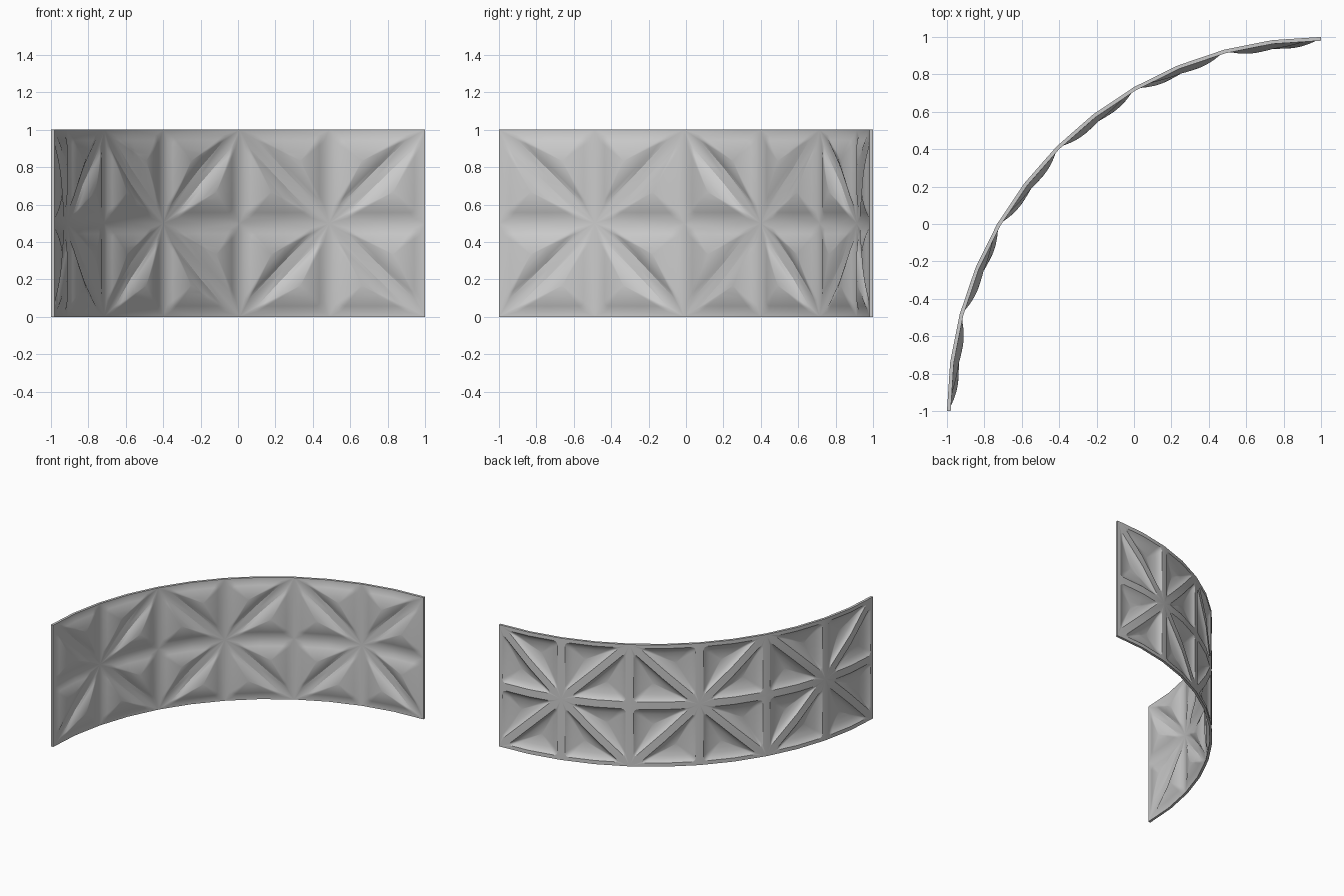
import bpy, bmesh, math
from mathutils import Vector

if "Cube" in bpy.data.objects:
    bpy.data.objects.remove(bpy.data.objects["Cube"])

R = 2.0                    # outer radius, arc centred on (1, -1)
W = R * math.radians(15)   # cell width along the arc
H = 0.5                    # cell height
THICK = 0.02
BORDER = 0.03              # half width of the ribs between panels
BULGE = 0.03
STEP = 0.008               # small lip around each pocket on the outer side

bm = bmesh.new()


def vert(p, depth):
    return bm.verts.new((p.x, p.y, depth))


def rounded_triangle(tri, inset, trim=0.035, n=4):
    """Inset triangle with rounded corners; one list of points per corner."""
    a, b, c = tri
    la, lb, lc = (b - c).length, (c - a).length, (a - b).length
    per = la + lb + lc
    centre = (a * la + b * lb + c * lc) / per
    inradius = abs((b - a).cross(c - a)) / per
    pts = [centre + (p - centre) * (1 - inset / inradius) for p in tri]
    corners = []
    for i, p in enumerate(pts):
        s = p + (pts[i - 1] - p).normalized() * trim
        e = p + (pts[(i + 1) % 3] - p).normalized() * trim
        corners.append([s * (1 - t) ** 2 + p * 2 * t * (1 - t) + e * t * t
                        for t in (k / n for k in range(n + 1))])
    return corners


def panel(tri, base, lip):
    """One side of a triangular panel: flat rib, optional lip, domed pocket."""
    corners = rounded_triangle(tri, BORDER)
    outer = [vert(p, base) for p in tri]
    ring = [[vert(p, base) for p in c] for c in corners]
    for i in range(3):
        for v, w in zip(ring[i], ring[i][1:]):
            bm.faces.new((outer[i], w, v))
        j = (i + 1) % 3
        bm.faces.new((outer[i], outer[j], ring[j][0], ring[i][-1]))
    prev = [v for c in ring for v in c]
    flat = [p for c in corners for p in c]
    centre = (tri[0] + tri[1] + tri[2]) / 3
    levels = [(0.07, lip)] if lip else []
    levels += [(s, lip + BULGE * s * (2 - s)) for s in (0.2, 0.36, 0.54, 0.74, 0.9)]
    for s, d in levels:
        cur = [vert(p.lerp(centre, s), base + d) for p in flat]
        for k in range(len(cur)):
            m = (k + 1) % len(cur)
            bm.faces.new((prev[k], prev[m], cur[m], cur[k]))
        prev = cur
    tip = vert(centre, base + lip + BULGE)
    for k in range(len(prev)):
        bm.faces.new((prev[k], prev[(k + 1) % len(prev)], tip))


def rim(p, q):
    bm.faces.new([vert(p, 0), vert(q, 0), vert(q, THICK), vert(p, THICK)])


# Two rows of six cells, each split by a diagonal through the star centre
for k in range(6):
    star, far = (k, k + 1) if k % 2 else (k + 1, k)
    for z_out in (0, 2 * H):
        a = Vector((star * W, H))
        b = Vector((far * W, z_out))
        for c in (Vector((star * W, z_out)), Vector((far * W, H))):
            panel((a, b, c), 0, STEP)
            panel((a, b, c), THICK, 0)
        rim(Vector((k * W, z_out)), Vector(((k + 1) * W, z_out)))
for x in (0, 6 * W):
    for z in (0, H):
        rim(Vector((x, z)), Vector((x, z + H)))

bmesh.ops.remove_doubles(bm, verts=bm.verts[:], dist=1e-5)

# Cut along the facet lines so the sheet bends cleanly
for k in range(1, 12):
    bmesh.ops.bisect_plane(bm, geom=bm.verts[:] + bm.edges[:] + bm.faces[:], dist=1e-5,
                           plane_co=(k * W / 2, 0, 0), plane_no=(1, 0, 0))

# Bend the flat sheet round a quarter circle of twelve straight facets
for v in bm.verts:
    h = min(max(v.co.x / W * 2, 0), 12)
    i = min(int(h), 11)
    p, q = (Vector((-math.cos(math.radians(7.5 * n)), math.sin(math.radians(7.5 * n))))
            for n in (i, i + 1))
    d = p.lerp(q, h - i) * (R - v.co.z)
    v.co = (1 + d.x, -1 + d.y, v.co.y)
bmesh.ops.recalc_face_normals(bm, faces=bm.faces[:])

mesh = bpy.data.meshes.new("curved_wall_panel")
bm.to_mesh(mesh)
bm.free()
wall = bpy.data.objects.new("curved_wall_panel", mesh)
bpy.context.collection.objects.link(wall)
bpy.context.view_layer.objects.active = wall
wall.select_set(True)
bpy.ops.object.shade_smooth_by_angle(angle=math.radians(25))
